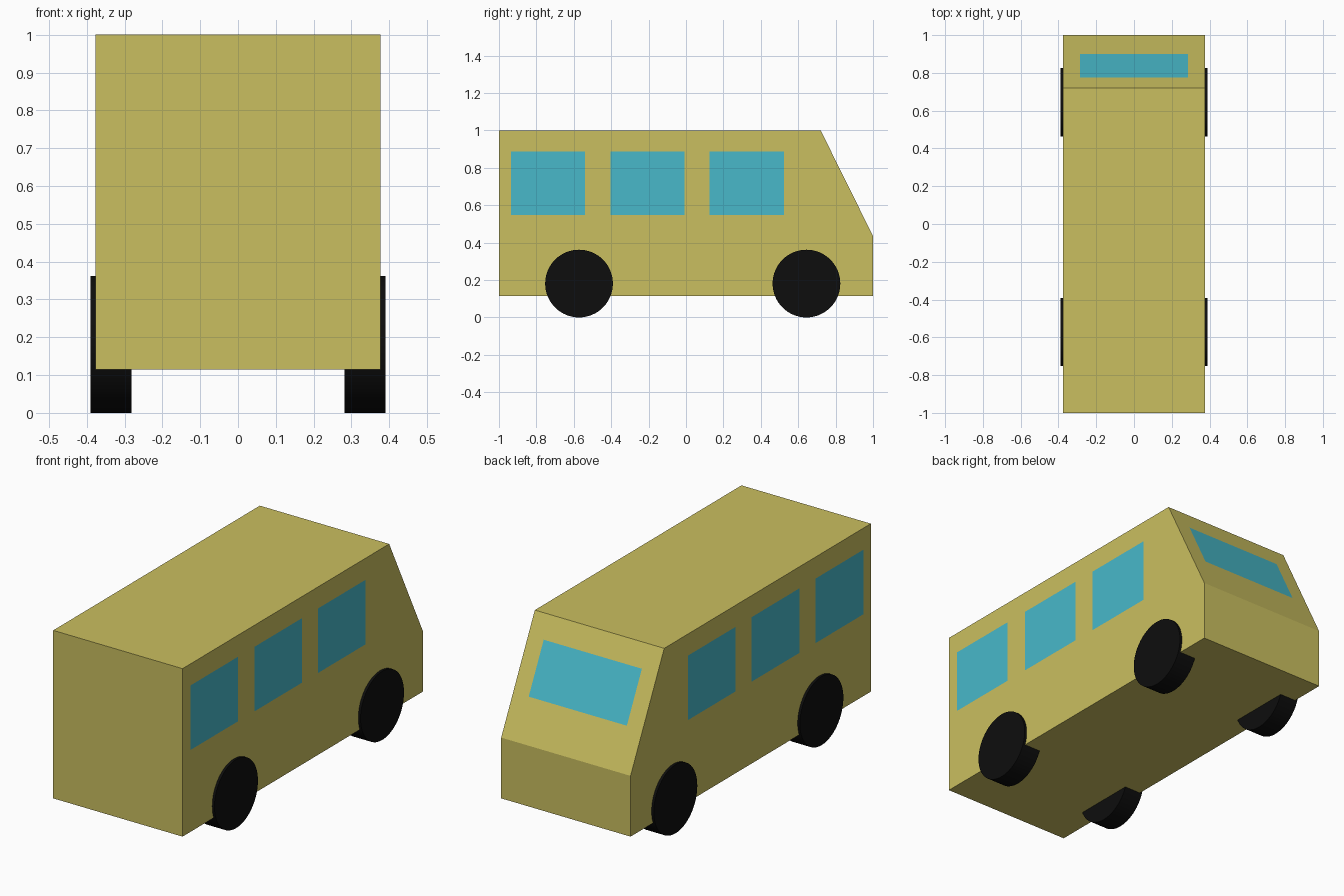
import bpy, bmesh, math
from mathutils import Vector

if "Cube" in bpy.data.objects:
    bpy.data.objects.remove(bpy.data.objects["Cube"])


def material(name, rgb):
    m = bpy.data.materials.new(name)
    m.diffuse_color = (*rgb, 1)
    m.use_nodes = True
    m.node_tree.nodes["Principled BSDF"].inputs["Base Color"].default_value = m.diffuse_color
    return m


PAINT = material("paint", (0.59, 0.52, 0.115))
GLASS = material("glass", (0.065, 0.485, 0.59))
RUBBER = material("rubber", (0.004, 0.004, 0.004))


def finish(bm, name, mat):
    mesh = bpy.data.meshes.new(name)
    bm.to_mesh(mesh)
    bm.free()
    obj = bpy.data.objects.new(name, mesh)
    bpy.context.collection.objects.link(obj)
    mesh.materials.append(mat)
    return obj


def pane(name, points, normal):
    # single glass quad lifted slightly off the body, facing outward
    normal = Vector(normal).normalized()
    bm = bmesh.new()
    face = bm.faces.new([bm.verts.new(Vector(p) + normal * 0.001) for p in points])
    face.normal_update()
    if face.normal.dot(normal) < 0:
        face.normal_flip()
    finish(bm, name, GLASS)


# Body: side profile (y, z) extruded across the width
HALF = 0.377
NOSE, ROOF = (1, 0.435), (0.72, 1)
bm = bmesh.new()
side = bm.faces.new([bm.verts.new((-HALF, y, z))
                     for y, z in [(-1, 0.115), (1, 0.115), NOSE, ROOF, (-1, 1)]])
ext = bmesh.ops.extrude_face_region(bm, geom=[side], use_keep_orig=True)
bmesh.ops.translate(bm, vec=(2 * HALF, 0, 0),
                    verts=[g for g in ext["geom"] if isinstance(g, bmesh.types.BMVert)])
bmesh.ops.recalc_face_normals(bm, faces=bm.faces[:])
finish(bm, "body", PAINT)

# Side windows
for s, label in ((1, "right"), (-1, "left")):
    for i, y in enumerate((-0.936, -0.404, 0.126)):
        pane(f"{label}_window_{i + 1}",
             [(s * HALF, y, 0.547), (s * HALF, y + 0.397, 0.547),
              (s * HALF, y + 0.397, 0.887), (s * HALF, y, 0.887)], (s, 0, 0))

# Windshield on the sloped face
slope = (NOSE[1] - ROOF[1]) / (NOSE[0] - ROOF[0])
w, (y0, y1) = 0.286, (0.775, 0.90)
z0, z1 = (ROOF[1] + slope * (y - ROOF[0]) for y in (y0, y1))
pane("windshield", [(-w, y0, z0), (w, y0, z0), (w, y1, z1), (-w, y1, z1)], (0, -slope, 1))

# Wheels
for s, label in ((1, "right"), (-1, "left")):
    for y, end in ((-0.572, "first"), (0.644, "second")):
        bpy.ops.mesh.primitive_cylinder_add(vertices=64, radius=0.181, depth=0.108,
                                            location=(s * 0.336, y, 0.181),
                                            rotation=(0, math.pi / 2, 0))
        wheel = bpy.context.object
        wheel.name = f"{label}_{end}_wheel"
        wheel.data.materials.append(RUBBER)
        bpy.ops.object.shade_smooth_by_angle(angle=math.radians(30))
